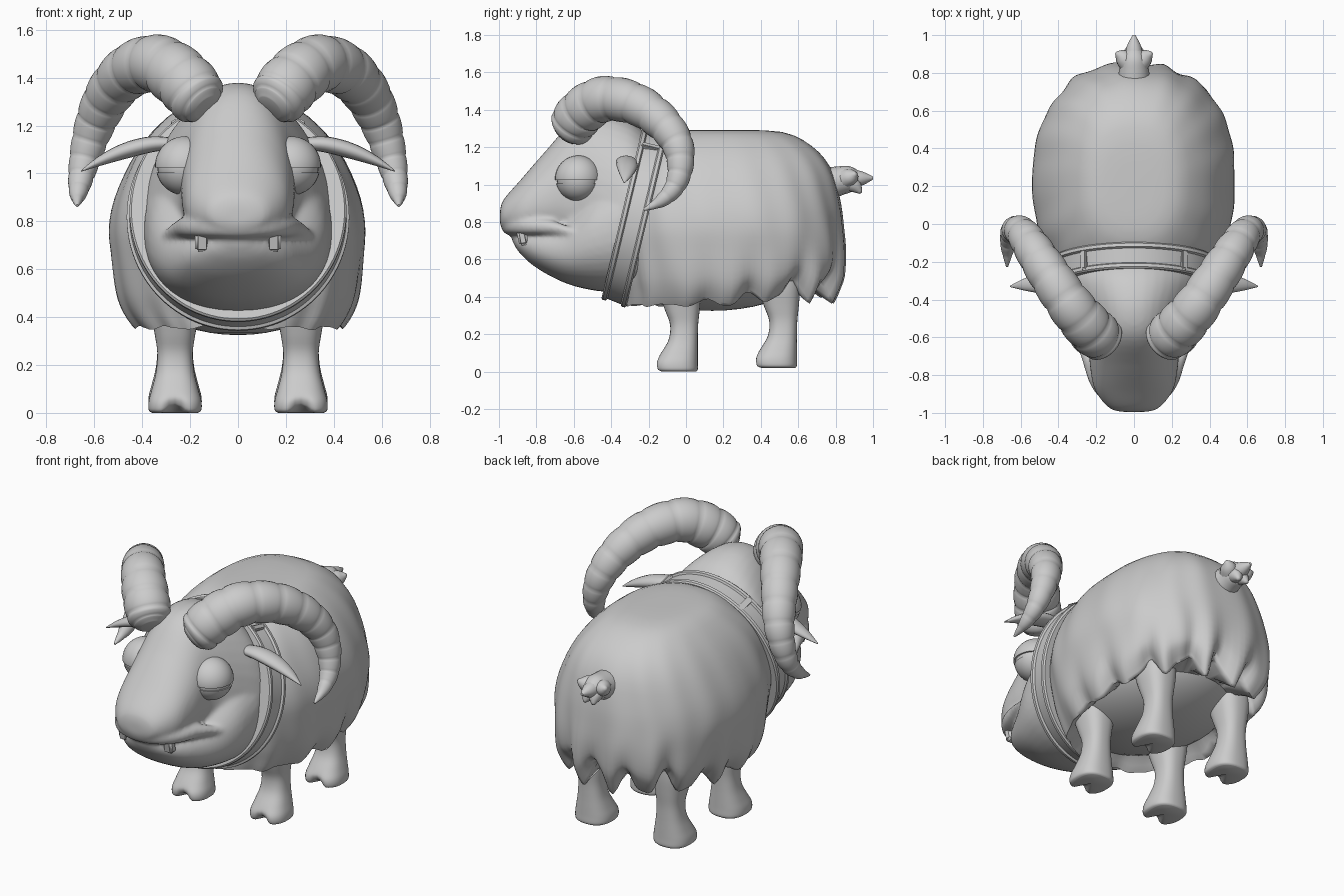
import bpy, bmesh, math
from mathutils import Vector, Matrix

if "Cube" in bpy.data.objects:
    bpy.data.objects.remove(bpy.data.objects["Cube"], do_unlink=True)

clay = bpy.data.materials.new("clay_grey")
clay.use_nodes = True
clay.diffuse_color = (0.6, 0.6, 0.6, 1)
clay.node_tree.nodes["Principled BSDF"].inputs["Base Color"].default_value = (0.6, 0.6, 0.6, 1)


def finish(bm, name, mirror=False, sharp=60):
    bmesh.ops.recalc_face_normals(bm, faces=bm.faces)
    me = bpy.data.meshes.new(name)
    bm.to_mesh(me)
    bm.free()
    me.materials.append(clay)
    ob = bpy.data.objects.new(name, me)
    bpy.context.collection.objects.link(ob)
    bpy.ops.object.select_all(action='DESELECT')
    ob.select_set(True)
    bpy.context.view_layer.objects.active = ob
    bpy.ops.object.shade_smooth_by_angle(angle=math.radians(sharp))
    if mirror:
        ob.modifiers.new("mirror", 'MIRROR').use_mirror_merge = False
    return ob


def loft(bm, rings, closed=False):
    """Skin a list of equal-length point rings, capping open ends."""
    loops = [[bm.verts.new(p) for p in ring] for ring in rings]
    pairs = list(zip(loops, loops[1:])) + ([(loops[-1], loops[0])] if closed else [])
    for a, b in pairs:
        for i in range(len(a)):
            j = (i + 1) % len(a)
            bm.faces.new((a[i], a[j], b[j], b[i]))
    if not closed:
        for loop in (loops[0], loops[-1]):
            mid = bm.verts.new(sum((v.co for v in loop), Vector()) / len(loop))
            for i in range(len(loop)):
                bm.faces.new((loop[i], loop[(i + 1) % len(loop)], mid))


def spline(pts, t):
    """Catmull-Rom through tuples, t from 0 to 1."""
    s = min(t * (len(pts) - 1), len(pts) - 1.0001)
    i, f = int(s), s - int(s)
    p = [Vector(pts[max(0, min(len(pts) - 1, i + k))]) for k in (-1, 0, 1, 2)]
    return 0.5 * (2 * p[1] + (p[2] - p[0]) * f + (2 * p[0] - 5 * p[1] + 4 * p[2] - p[3]) * f ** 2
                  + (3 * p[1] - p[0] - 3 * p[2] + p[3]) * f ** 3)


def angles(n):
    return [2 * math.pi * i / n for i in range(n)]


def power(v, e):
    return math.copysign(abs(v) ** e, v)


def tube(bm, pts, steps, sides=16, ripples=0, depth=0.0, flat=1.0):
    """Sweep a circle along (x, y, z, radius) points, with stepped ridges."""
    path = [spline(pts, k / steps) for k in range(steps + 1)]
    rings, side = [], Vector((0, 1, 0))
    for k, p in enumerate(path):
        tan = (path[min(k + 1, steps)] - path[max(k - 1, 0)]).to_3d().normalized()
        side = (side - tan * side.dot(tan)).normalized()
        up = tan.cross(side)
        r = max(p[3], 0.004)
        if ripples:
            r *= 1 + depth * (math.sqrt(abs(math.sin(math.pi * ripples * k / steps))) - 0.7)
        rings.append([p.to_3d() + r * (side * math.cos(a) + up * flat * math.sin(a))
                      for a in angles(sides)])
    loft(bm, rings)


# Fleece: horizontal rings (z, front y, back y, half width), folds growing to a ragged hem
fleece_profile = [(1.292, 0.1, 0.25, 0.05), (1.28, -0.08, 0.52, 0.22), (1.2, -0.22, 0.68, 0.335),
                  (1.08, -0.33, 0.775, 0.43), (0.92, -0.37, 0.82, 0.505), (0.78, -0.38, 0.84, 0.535),
                  (0.65, -0.37, 0.85, 0.525), (0.53, -0.35, 0.84, 0.505), (0.46, -0.33, 0.81, 0.475),
                  (0.4, -0.32, 0.775, 0.425)]
bm = bmesh.new()
rings = []
LEVELS = 28
for k in range(LEVELS + 3):
    z, front, back, half = spline(fleece_profile, min(1, k / LEVELS))
    low = max(0, min(1, (0.9 - z) / 0.48))
    ring = []
    for a in angles(144):
        rear = max(0, min(1, 0.3 + 0.9 * math.sin(a)))
        wave = (math.sin(15 * a + 0.9 * math.sin(4 * a) + 1.5 * math.sin(4 * z))
                + 0.4 * math.sin(23 * a + 2)) / 1.2
        lump = math.sin(5 * a + 7 * z) * 0.006 + math.sin(17 * a + 5 * z) * 0.006 * min(1, (1.3 - z) * 4)
        s = 1 + lump + wave * low ** 1.7 * (0.01 + 0.03 * rear)
        hem = 0.355 + 0.08 * rear - wave * (0.008 + 0.06 * rear)
        h = z + (hem - 0.4) * low ** 3
        if k > LEVELS:                      # folded-under lining
            s *= (0.93, 0.75)[k - LEVELS - 1]
            h = (h + 0.025, 0.47)[k - LEVELS - 1]
        ring.append((half * s * power(math.cos(a), 0.8), (front + back) / 2
                     + (back - front) / 2 * s * power(math.sin(a), 0.9 if math.sin(a) > 0 else 0.8), h))
    rings.append(ring)
loft(bm, rings)
finish(bm, "fleece", sharp=80)

# Belly
bm = bmesh.new()
bmesh.ops.create_uvsphere(bm, u_segments=40, v_segments=24, radius=1,
                          matrix=Matrix.Translation((0, 0.14, 0.6)) @ Matrix.Diagonal((0.45, 0.56, 0.275, 1)))
finish(bm, "belly")

# Head: skull, jaw and lip fused. Rings are (y, bottom, top, half width, narrowing upward)
skull = [(-0.995, 0.79, 0.86, 0.06, 0), (-0.975, 0.76, 0.92, 0.13, 0.05), (-0.88, 0.73, 1.03, 0.205, 0.12),
         (-0.75, 0.71, 1.18, 0.23, 0.17), (-0.6, 0.64, 1.34, 0.245, 0.15), (-0.45, 0.5, 1.38, 0.325, 0.22),
         (-0.3, 0.42, 1.34, 0.39, 0.2), (-0.2, 0.45, 1.26, 0.38, 0.2)]
jaw = [(-0.93, 0.7, 0.74, 0.05, 0), (-0.89, 0.635, 0.75, 0.13, 0), (-0.8, 0.555, 0.77, 0.215, 0),
       (-0.65, 0.475, 0.83, 0.3, 0), (-0.5, 0.435, 1.0, 0.37, 0), (-0.35, 0.42, 1.1, 0.395, 0)]
bm = bmesh.new()
for profile in (skull, jaw):
    rings = []
    for k in range(33):
        y, lo, hi, w, narrow = spline(profile, k / 32)
        rings.append([(w * power(math.cos(a), 0.9) * (1 - narrow * math.sin(a)), y,
                       (lo + hi) / 2 + (hi - lo) / 2 * power(math.sin(a), 0.9)) for a in angles(40)])
    loft(bm, rings)
lip = [(0.315, -0.57, 0.735, 0.014), (0.242, -0.71, 0.77, 0.036), (0.187, -0.84, 0.777, 0.045),
       (0.11, -0.92, 0.777, 0.045), (0, -0.945, 0.77, 0.04)]
tube(bm, lip + [(-x, y, z, r) for x, y, z, r in lip[-2::-1]], 40)
head = finish(bm, "head", sharp=180)
remesh = head.modifiers.new("fuse", 'REMESH')
remesh.mode = 'VOXEL'
remesh.voxel_size = 0.012
remesh.use_smooth_shade = True
soften = head.modifiers.new("soften", 'SMOOTH')
soften.factor, soften.iterations = 0.5, 10

# Eyes: ball, with a heavier upper lid and a lower lid
EYE = Vector((0.222, -0.575, 1.03))
bm = bmesh.new()
bmesh.ops.create_uvsphere(bm, u_segments=32, v_segments=20, radius=0.115, matrix=Matrix.Translation(EYE))
finish(bm, "eye", mirror=True)
for name, sign, r, gap in (("upper_eyelid", 1, 0.125, -0.005), ("lower_eyelid", -1, 0.121, -0.025)):
    bm = bmesh.new()
    bmesh.ops.create_uvsphere(bm, u_segments=32, v_segments=24, radius=r)
    bmesh.ops.bisect_plane(bm, geom=bm.verts[:] + bm.edges[:] + bm.faces[:], plane_co=(0, 0, gap),
                           plane_no=(0, 0, -sign), clear_outer=True)
    bmesh.ops.holes_fill(bm, edges=[e for e in bm.edges if e.is_boundary])
    bmesh.ops.translate(bm, verts=bm.verts, vec=EYE)
    finish(bm, name, mirror=True, sharp=40)

# Teeth
bm = bmesh.new()
bmesh.ops.create_cube(bm, size=1, matrix=Matrix.Translation((0.15, -0.875, 0.72))
                      @ Matrix.Rotation(0.2, 4, 'X') @ Matrix.Diagonal((0.06, 0.05, 0.09, 1)))
bmesh.ops.bevel(bm, geom=bm.edges[:], offset=0.012, segments=3, affect='EDGES')
finish(bm, "tooth", mirror=True)

# Ears
bm = bmesh.new()
tube(bm, [(0.25, -0.33, 1.125, 0.035), (0.36, -0.32, 1.122, 0.055), (0.47, -0.315, 1.095, 0.055),
          (0.57, -0.32, 1.055, 0.035), (0.655, -0.33, 1.01, 0.004)], 24, flat=0.6)
finish(bm, "ear", mirror=True)

# Horns
bm = bmesh.new()
tube(bm, [(0.132, -0.64, 1.275, 0.06), (0.162, -0.615, 1.307, 0.117), (0.23, -0.555, 1.39, 0.127),
          (0.33, -0.44, 1.457, 0.121), (0.44, -0.28, 1.435, 0.112), (0.53, -0.14, 1.345, 0.1),
          (0.59, -0.05, 1.225, 0.086), (0.63, -0.03, 1.1, 0.07), (0.655, -0.06, 0.99, 0.054),
          (0.668, -0.13, 0.915, 0.036), (0.672, -0.225, 0.865, 0.006)],
     120, sides=28, ripples=15, depth=0.07)
finish(bm, "horn", mirror=True)

# Collar: tilted band with raised rims, section points are (offset along axis, height)
tilt = Matrix.Translation((0, -0.275, 0.83)) @ Matrix.Rotation(math.radians(-13.5), 4, 'X')
section = [(-0.07, -0.07), (-0.07, 0.0), (-0.062, 0.008), (-0.045, 0.008), (-0.038, -0.003),
           (0.038, 0.008), (0.045, 0.02), (0.062, 0.02), (0.07, 0.012), (0.07, -0.07)]
bm = bmesh.new()
loft(bm, [[tilt @ Vector(((0.445 + h) * math.cos(a), off, (0.466 + h) * math.sin(a)))
           for off, h in section] for a in angles(96)], closed=True)
finish(bm, "collar", sharp=35)

# Collar loops
bm = bmesh.new()
a = math.radians(54)
place = (tilt @ Matrix.Translation((0.447 * math.cos(a), 0, 0.468 * math.sin(a)))
         @ Matrix.Rotation(math.pi / 2 - a, 4, 'Y'))
bmesh.ops.create_cube(bm, size=1, matrix=place @ Matrix.Diagonal((0.035, 0.11, 0.03, 1)))
bmesh.ops.bevel(bm, geom=bm.edges[:], offset=0.006, segments=2, affect='EDGES')
finish(bm, "collar_loop", mirror=True)

# Legs: rings are (z, y centre, half width x, half depth y), with a cleft in the toes
leg = [(0.0, -0.045, 0.095, 0.1), (0.012, -0.05, 0.11, 0.113), (0.05, -0.05, 0.11, 0.113),
       (0.1, -0.035, 0.097, 0.098), (0.17, -0.015, 0.08, 0.078), (0.25, -0.01, 0.074, 0.075),
       (0.33, -0.02, 0.085, 0.093), (0.42, -0.03, 0.1, 0.11), (0.52, -0.03, 0.1, 0.11)]
for name, shift, lift in (("front_leg", 0.0, 0.0), ("back_leg", 0.53, 0.02)):
    bm = bmesh.new()
    rings = []
    for k in range(33):
        z, y, w, d = spline(leg, k / 32)
        toe = max(0, 1 - z / 0.09)
        rings.append([(0.263 + w * power(math.cos(a), 0.8),
                       y + shift + d * power(math.sin(a), 0.8) * (1 - 0.3 * toe * max(0, -math.sin(a)) ** 24),
                       max(z, 0) + lift + 0.03 * toe * max(0, -math.sin(a)) ** 24)
                      for a in angles(40)])
    loft(bm, rings)
    finish(bm, name, mirror=True)

# Tail: stub with a tuft of blunt points
bm = bmesh.new()
tube(bm, [(0, 0.74, 1.0, 0.09), (0, 0.82, 1.02, 0.078), (0, 0.88, 1.03, 0.068), (0, 0.93, 1.03, 0.035)], 14)
for x, y, z in ((0, 1.0, 1.035), (0.095, 0.905, 1.06), (-0.095, 0.905, 1.06),
                (0.03, 0.935, 0.955), (-0.03, 0.935, 0.955)):
    tube(bm, [(x * 0.3, 0.85, 1.03, 0.055), (x * 0.7, 0.5 * (0.87 + y), 0.5 * (1.03 + z), 0.04),
              (x, y, z, 0.008)], 8, sides=12)
finish(bm, "tail")
